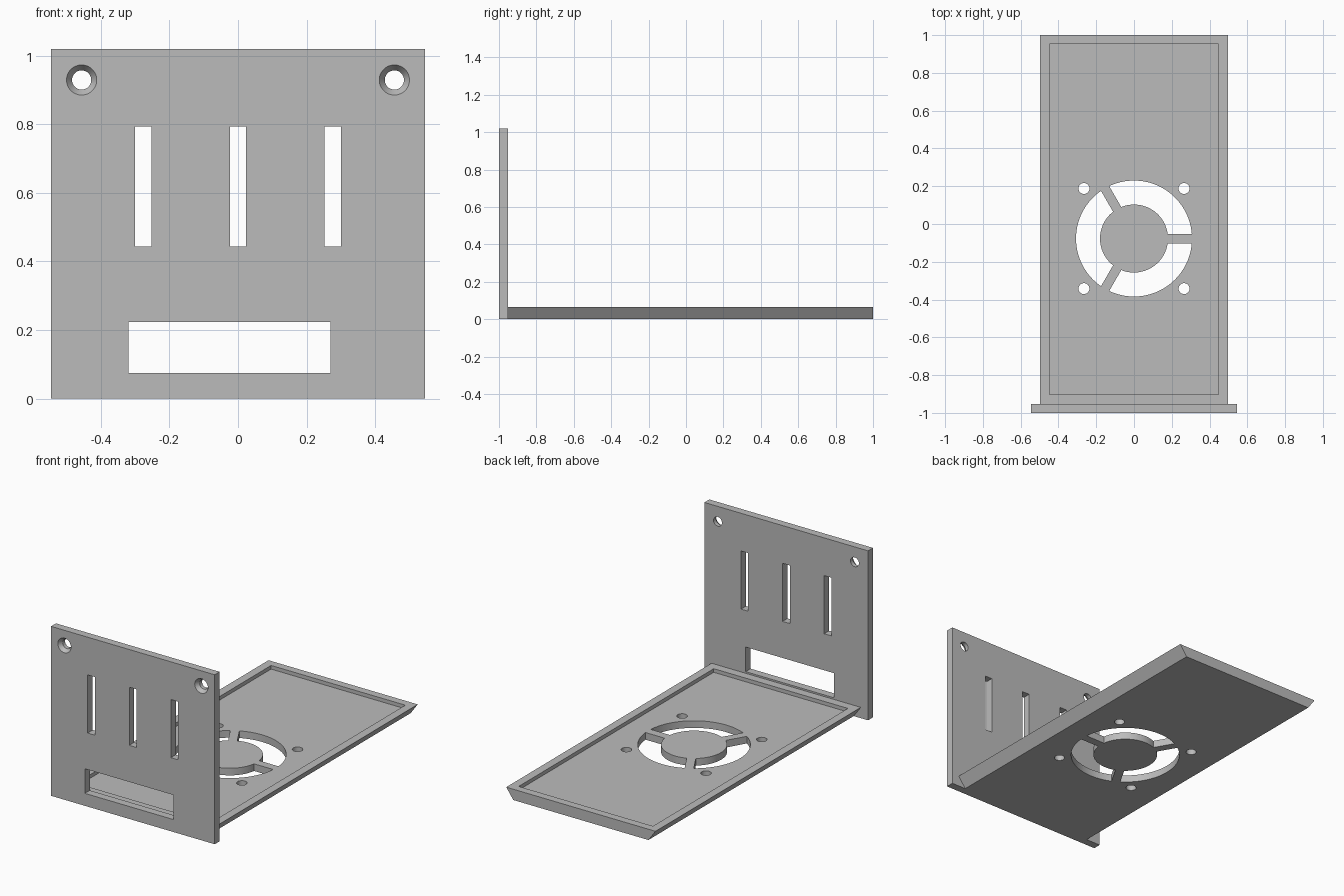
import bpy
from math import sin, cos, asin, pi, radians

cube = bpy.data.objects.get("Cube")
if cube:
    bpy.data.objects.remove(cube, do_unlink=True)

grey = bpy.data.materials.new("plain grey")
grey.use_nodes = True
grey.diffuse_color = (0.5, 0.5, 0.5, 1)
grey.node_tree.nodes["Principled BSDF"].inputs["Base Color"].default_value = (0.5, 0.5, 0.5, 1)


def loft(name, loops):
    """Closed solid through point loops of equal length."""
    n = len(loops[0])
    verts = [p for loop in loops for p in loop]
    faces = [list(range(n))[::-1], list(range(len(verts) - n, len(verts)))]
    for k in range(len(loops) - 1):
        for i in range(n):
            j = (i + 1) % n
            faces.append([k * n + i, k * n + j, (k + 1) * n + j, (k + 1) * n + i])
    mesh = bpy.data.meshes.new(name)
    mesh.from_pydata(verts, [], faces)
    mesh.materials.append(grey)
    obj = bpy.data.objects.new(name, mesh)
    bpy.context.collection.objects.link(obj)
    return obj


def rect(x0, x1, v0, v1):
    return [(x0, v0), (x1, v0), (x1, v1), (x0, v1)]


def circle(cx, cv, r, n=48):
    return [(cx + r * cos(2 * pi * i / n), cv + r * sin(2 * pi * i / n)) for i in range(n)]


def flat(outline, z):
    return [(x, y, z) for x, y in outline]


def upright(outline, y):
    return [(x, y, z) for x, z in outline]


def carve(obj, cutters):
    """Subtract the cutters, bake the result and remove them."""
    for c in cutters:
        c.hide_render = True
        mod = obj.modifiers.new(c.name, 'BOOLEAN')
        mod.operation = 'DIFFERENCE'
        mod.solver = 'EXACT'
        mod.object = c
    deps = bpy.context.evaluated_depsgraph_get()
    baked = bpy.data.meshes.new_from_object(obj.evaluated_get(deps))
    obj.modifiers.clear()
    obj.data = baked
    for c in cutters:
        bpy.data.objects.remove(c, do_unlink=True)
    bpy.ops.object.select_all(action='DESELECT')
    obj.select_set(True)
    bpy.context.view_layer.objects.active = obj
    bpy.ops.object.shade_smooth_by_angle(angle=radians(25))


FRONT, JOIN, BACK = -1.0, -0.953, 1.0

# Upright front panel
outline = rect(-0.545, 0.545, 0, 1.02)
panel = loft("front_panel", [upright(outline, JOIN), upright(outline, FRONT)])

openings = [rect(-0.32, 0.27, 0.075, 0.223)]
openings += [rect(x - 0.024, x + 0.024, 0.443, 0.793) for x in (-0.277, 0, 0.277)]
cutters = [loft("opening", [upright(o, JOIN + 0.1), upright(o, FRONT - 0.1)]) for o in openings]

# Countersunk screw holes
for x in (-0.456, 0.456):
    steps = [(JOIN + 0.1, 0.028), (FRONT + 0.023, 0.028), (FRONT, 0.044), (FRONT - 0.02, 0.044)]
    cutters.append(loft("screw_hole", [upright(circle(x, 0.929, r), y) for y, r in steps]))
carve(panel, cutters)

# Dovetailed tray, narrower underneath
TOP, FLOOR = 0.065, 0.043
tray = loft("tray", [flat(rect(-0.45, 0.45, JOIN, BACK), 0),
                     flat(rect(-0.497, 0.497, JOIN, BACK), TOP)])
pocket = rect(-0.447, 0.447, -0.902, 0.953)
cutters = [loft("pocket", [flat(pocket, FLOOR), flat(pocket, TOP + 0.1)])]

# Fan vents: three arcs left between straight spokes
CY, OUTER, INNER, HALF = -0.077, 0.307, 0.18, 0.025


def arc(r, start, end, n=32):
    a, b = start + asin(HALF / r), end - asin(HALF / r)
    angles = [a + (b - a) * i / n for i in range(n + 1)]
    return [(r * cos(t), CY + r * sin(t)) for t in angles]


holes = []
for k in range(3):
    start, end = k * 2 * pi / 3, (k + 1) * 2 * pi / 3
    holes.append(arc(OUTER, start, end) + arc(INNER, start, end)[::-1])

# Fan mounting holes
holes += [circle(sx * 0.265, CY + sy * 0.265, 0.029, 32) for sx in (-1, 1) for sy in (-1, 1)]
cutters += [loft("vent", [flat(h, -0.1), flat(h, TOP + 0.05)]) for h in holes]
carve(tray, cutters)
